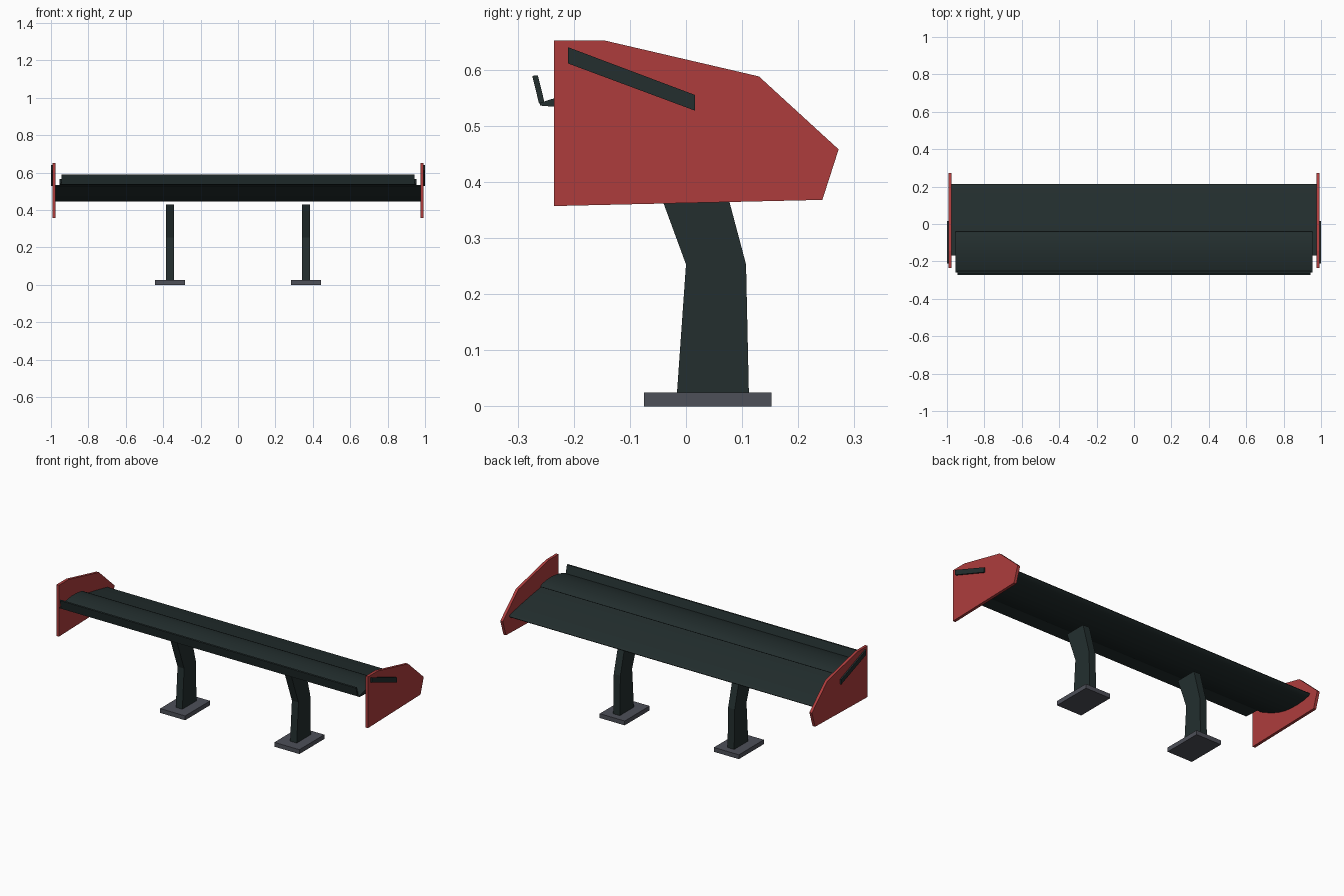
import bpy
import bmesh
import math

cube = bpy.data.objects.get("Cube")
if cube:
    bpy.data.objects.remove(cube, do_unlink=True)


def material(name, rgb):
    m = bpy.data.materials.new(name)
    m.use_nodes = True
    color = (*rgb, 1)
    m.diffuse_color = color
    m.node_tree.nodes["Principled BSDF"].inputs["Base Color"].default_value = color
    return m


dark = material("dark_green_grey", (0.017, 0.028, 0.028))
red = material("red", (0.42, 0.046, 0.046))
grey = material("slate_grey", (0.075, 0.079, 0.098))


def extrude_x(name, profile, x0, x1, mat, bevel=0, smooth=False):
    """Extrude a (y, z) outline from x0 to x1."""
    bm = bmesh.new()
    face = bm.faces.new([bm.verts.new((x0, y, z)) for y, z in profile])
    result = bmesh.ops.extrude_face_region(bm, geom=[face])
    moved = [g for g in result["geom"] if isinstance(g, bmesh.types.BMVert)]
    bmesh.ops.translate(bm, verts=moved, vec=(x1 - x0, 0, 0))
    bmesh.ops.recalc_face_normals(bm, faces=bm.faces)
    if bevel:
        rim = [e for e in bm.edges if abs(e.verts[0].co.x - e.verts[1].co.x) < 1e-5]
        bmesh.ops.bevel(bm, geom=rim, offset=bevel, segments=1, affect="EDGES")
    mesh = bpy.data.meshes.new(name)
    bm.to_mesh(mesh)
    bm.free()
    mesh.materials.append(mat)
    obj = bpy.data.objects.new(name, mesh)
    bpy.context.collection.objects.link(obj)
    if smooth:
        bpy.ops.object.select_all(action="DESELECT")
        obj.select_set(True)
        bpy.context.view_layer.objects.active = obj
        bpy.ops.object.shade_smooth_by_angle(angle=math.radians(30))
    return obj


# Main wing, curved on its underside
main = [(0.215, 0.465), (0.208, 0.473), (0.19, 0.478), (0.1, 0.496), (0, 0.514),
        (-0.1, 0.528), (-0.168, 0.534), (-0.168, 0.528), (-0.13, 0.508),
        (-0.08, 0.484), (-0.03, 0.465), (0.02, 0.452), (0.07, 0.446),
        (0.12, 0.445), (0.17, 0.449), (0.205, 0.457)]
extrude_x("main_wing", main, -0.978, 0.978, dark, bevel=0.003, smooth=True)

# Upper flap behind the main wing
flap = [(-0.04, 0.545), (-0.045, 0.552), (-0.06, 0.558), (-0.1, 0.564),
        (-0.15, 0.565), (-0.2, 0.558), (-0.235, 0.549), (-0.26, 0.541),
        (-0.26, 0.536), (-0.235, 0.534), (-0.15, 0.531), (-0.08, 0.532),
        (-0.05, 0.538)]
extrude_x("upper_flap", flap, -0.955, 0.955, dark, smooth=True)

# Thin upright lip on the flap edge
lip = [(-0.262, 0.54), (-0.252, 0.541), (-0.264, 0.59), (-0.274, 0.589)]
extrude_x("flap_lip", lip, -0.943, 0.943, dark)

plate = [(-0.235, 0.652), (-0.145, 0.652), (0.13, 0.588),
         (0.272, 0.458), (0.243, 0.368), (-0.235, 0.357)]
bar = [(-0.21, 0.64), (0.016, 0.555), (0.016, 0.527), (-0.21, 0.611)]
strut = [(-0.016, 0.025), (0.112, 0.025), (0.107, 0.253),
         (0.06, 0.43), (-0.065, 0.43), (0, 0.253)]
foot = [(-0.075, 0), (0.152, 0), (0.152, 0.025), (-0.075, 0.025)]

# End plates, trim bars, struts and feet on both sides
for side, s in (("left", 1), ("right", -1)):
    extrude_x(side + "_end_plate", plate, s * 0.976, s * 0.992, red)
    extrude_x(side + "_trim_bar", bar, s * 0.99, s, dark)
    extrude_x(side + "_strut", strut, s * 0.343, s * 0.385, dark)
    extrude_x(side + "_foot", foot, s * 0.284, s * 0.443, grey)
